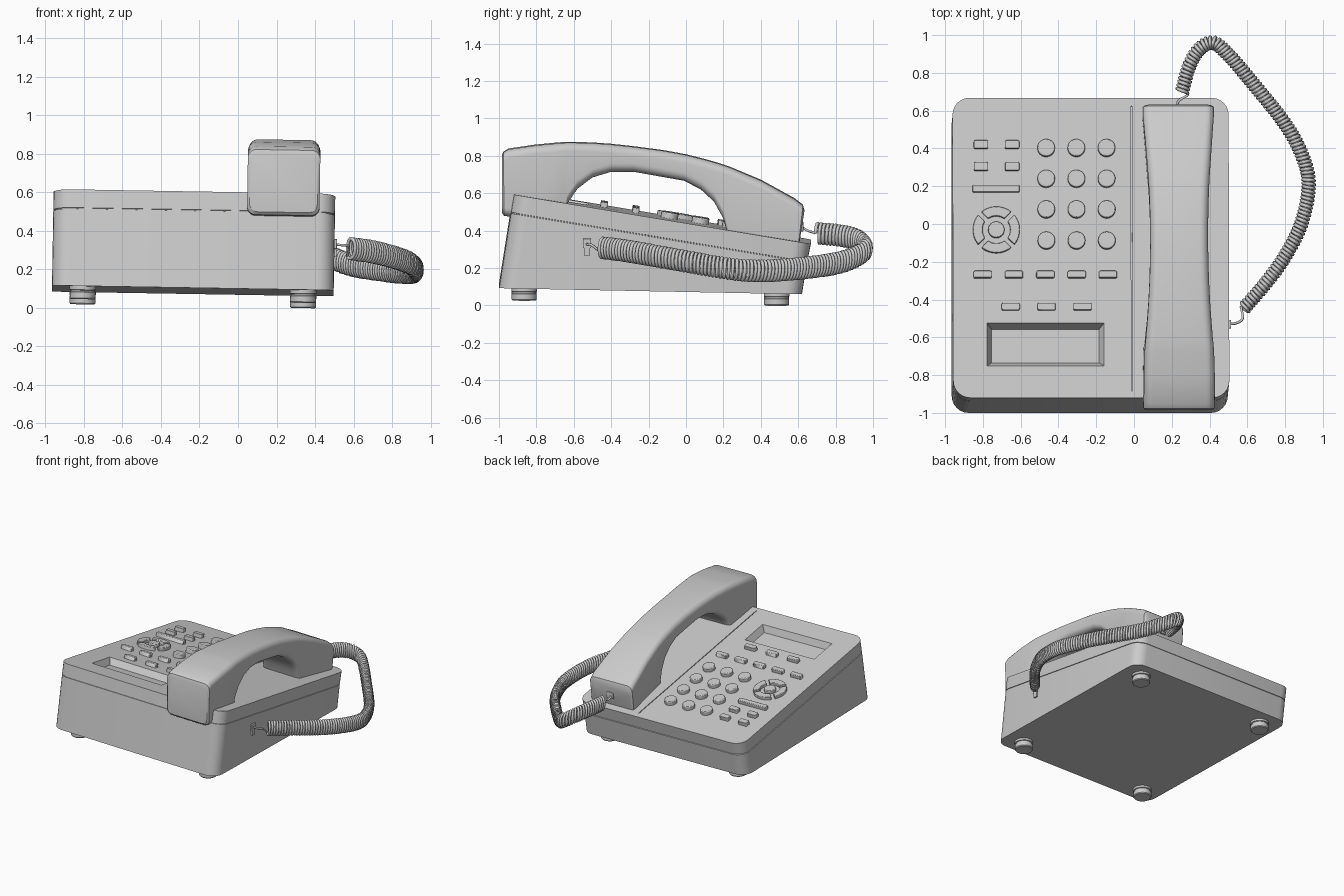
import bpy, bmesh, math
from mathutils import Vector, Matrix

if "Cube" in bpy.data.objects:
    bpy.data.objects.remove(bpy.data.objects["Cube"])

grey = bpy.data.materials.new("plain_grey")
grey.use_nodes = True
grey.diffuse_color = (0.6, 0.6, 0.6, 1)
grey.node_tree.nodes["Principled BSDF"].inputs["Base Color"].default_value = (0.6, 0.6, 0.6, 1)

SLOPE = 0.166
TILT = Matrix.Rotation(0.017, 4, 'Y')        # the phone leans slightly to one side


def top_z(y):
    return 0.6 - SLOPE * (y + 0.92)


def base_z(y):
    return 0.1 - 0.02 * (y + 1)


def on_top(x, y):
    """Frame lying on the sloped top face."""
    return Matrix.Translation((x, y, top_z(y))) @ Matrix.Rotation(-math.atan(SLOPE), 4, 'X')


def make(name, bm, frame=Matrix.Identity(4), bevel=0):
    bmesh.ops.recalc_face_normals(bm, faces=bm.faces)
    mesh = bpy.data.meshes.new(name)
    bm.to_mesh(mesh)
    bm.free()
    mesh.transform(TILT @ frame)
    mesh.materials.append(grey)
    ob = bpy.data.objects.new(name, mesh)
    bpy.context.collection.objects.link(ob)
    if bevel:
        mod = ob.modifiers.new("soft_edge", 'BEVEL')
        mod.width, mod.segments, mod.limit_method = bevel, 2, 'ANGLE'
    return ob


def loft(rings):
    """Skin a list of equal-length closed rings and cap both ends."""
    bm = bmesh.new()
    rows = [[bm.verts.new(p) for p in ring] for ring in rings]
    n = len(rows[0])
    for a, b in zip(rows, rows[1:]):
        for i in range(n):
            j = (i + 1) % n
            bm.faces.new((a[i], a[j], b[j], b[i]))
    bm.faces.new(rows[0])
    bm.faces.new(rows[-1])
    return bm


def prism(outline, z0, z1):
    return loft([[(x, y, z) for x, y in outline] for z in (z0, z1)])


def circle(r, n=32):
    return [(r * math.cos(math.tau * i / n), r * math.sin(math.tau * i / n)) for i in range(n)]


def round_rect(x0, x1, y0, y1, r, n=6):
    pts = []
    for k, (cx, cy) in enumerate(((x1 - r, y1 - r), (x0 + r, y1 - r), (x0 + r, y0 + r), (x1 - r, y0 + r))):
        for i in range(n + 1):
            a = (k + i / n) * math.pi / 2
            pts.append((cx + r * math.cos(a), cy + r * math.sin(a)))
    return pts


# Body: wedge with a thin seam groove parallel to the top
def body_ring(front, back, height, inset=0):
    ring = round_rect(-0.967 + inset, 0.495 - inset, front + inset, back - inset, 0.09)
    return [(x, y, height(y)) for x, y in ring]


body = make("body", loft([
    body_ring(-1.0, 0.62, base_z),
    body_ring(-0.937, 0.648, lambda y: top_z(y) - 0.103),
    body_ring(-0.937, 0.648, lambda y: top_z(y) - 0.102, 0.005),
    body_ring(-0.936, 0.649, lambda y: top_z(y) - 0.098, 0.005),
    body_ring(-0.936, 0.649, lambda y: top_z(y) - 0.097),
    body_ring(-0.92, 0.668, top_z)]))


# Recessed display and the panel groove, cut from the body
def rect(w, h):
    return round_rect(-w / 2, w / 2, -h / 2, h / 2, 0.001, 1)


def cut(name, bm, frame):
    cutter = make(name, bm, frame)
    cutter.hide_render = True
    mod = body.modifiers.new(name, 'BOOLEAN')
    mod.operation, mod.solver, mod.object = 'DIFFERENCE', 'EXACT', cutter
    bpy.context.view_layer.objects.active = body
    bpy.ops.object.modifier_apply(modifier=name)
    bpy.data.objects.remove(cutter)


cut("display_cutter", loft([[(x, y, z) for x, y in rect(w, h)] for w, h, z in
    ((0.57, 0.18, -0.05), (0.62, 0.23, 0), (0.62, 0.23, 0.05))]), on_top(-0.478, -0.638))
cut("groove_cutter", prism(rect(0.006, 1.53), -0.008, 0.05), on_top(-0.02, -0.13))

# Round number keys
for x in (-0.472, -0.312, -0.152):
    for y in (0.4, 0.237, 0.075, -0.09):
        make("number_key", prism(circle(0.046), -0.01, 0.032), on_top(x, y), 0.006)

# Rectangular keys
keys = [(x, y, 0.076, 0.044) for x in (-0.817, -0.652) for y in (0.418, 0.302)]
keys += [(-0.738, 0.185, 0.25, 0.038)]
keys += [(-0.81 + 0.166 * i, -0.27, 0.096, 0.038) for i in range(5)]
keys += [(-0.662 + 0.19 * i, -0.44, 0.096, 0.038) for i in range(3)]
for x, y, w, h in keys:
    make("function_key", prism(round_rect(-w / 2, w / 2, -h / 2, h / 2, 0.008, 3), -0.01, 0.028),
         on_top(x, y), 0.005)

# Direction pad: four arc keys round a centre key
pad = on_top(-0.737, -0.033)
make("pad_centre", prism(circle(0.043), -0.01, 0.028), pad, 0.005)
for k in range(4):
    arc = []
    for r, gap, order in ((0.124, 0.1, 1), (0.074, 0.16, -1)):
        span = math.pi / 4 - gap
        arc += [(r * math.cos(a), r * math.sin(a)) for a in
                [k * math.pi / 2 + span * (i / 5 - 1) for i in range(11)][::order]]
    make("pad_key", prism(arc, -0.01, 0.025), pad, 0.004)

# Feet with a narrower pad
for x in (-0.807, 0.337):
    for y in (-0.865, 0.485):
        rings = [[(px, py, z) for px, py in circle(r)] for r, z in
                 ((0.062, -0.066), (0.067, -0.06), (0.067, -0.03), (0.062, -0.027), (0.062, -0.02),
                  (0.069, -0.017), (0.069, 0.01))]
        make("foot", loft(rings), Matrix.Translation((x, y, base_z(y))))

# Handset: rounded sections between upper and lower outline (y, z, y, z)
stations = [
    (-0.985, 0.80, -0.985, 0.50), (-0.977, 0.823, -0.972, 0.485), (-0.95, 0.84, -0.94, 0.48),
    (-0.80, 0.862, -0.80, 0.47), (-0.68, 0.873, -0.65, 0.46), (-0.64, 0.876, -0.635, 0.55),
    (-0.60, 0.876, -0.58, 0.63), (-0.50, 0.873, -0.50, 0.69), (-0.40, 0.866, -0.40, 0.72),
    (-0.28, 0.853, -0.28, 0.72), (-0.12, 0.832, -0.14, 0.695), (0.0, 0.81, -0.01, 0.672),
    (0.10, 0.785, 0.08, 0.625), (0.17, 0.765, 0.15, 0.56), (0.21, 0.752, 0.20, 0.47),
    (0.24, 0.741, 0.225, 0.37), (0.40, 0.674, 0.40, 0.34), (0.58, 0.575, 0.57, 0.31),
    (0.625, 0.54, 0.60, 0.32), (0.633, 0.51, 0.605, 0.33)]
rings = []
for ty, tz, by, bz in stations:
    top, low = Vector((0, ty, tz)), Vector((0, by, bz))
    up = (top - low).normalized()
    half = 0.153 + 0.035 * min(1, abs((ty + by) / 2 + 0.08) / 0.62) ** 2
    if ty < -0.98 or ty > 0.63:
        half -= 0.012
    section = round_rect(-half, half, 0, (top - low).length, 0.045)
    rings.append([low + up * v + Vector((0.226 + u, 0, 0)) for u, v in section])
make("handset", loft(rings))

# Sockets where the cord plugs in
make("handset_plug", prism(round_rect(-0.03, 0.03, -0.025, 0.025, 0.008, 3), -0.03, 0.012),
     Matrix.Translation((0.235, 0.615, 0.425)) @ Matrix.Rotation(-math.pi / 2, 4, 'X'), 0.003)
for z, w, h in ((0.34, 0.022, 0.025), (0.305, 0.016, 0.03)):
    make("body_socket", prism(rect(h * 2, w * 2), -0.02, 0.012),
         Matrix.Translation((0.495, -0.53, z)) @ Matrix.Rotation(math.pi / 2, 4, 'Y'), 0.003)


# Coiled cord: helix wound round a smooth path
def tube(name, pts, radius):
    curve = bpy.data.curves.new(name, 'CURVE')
    curve.dimensions = '3D'
    curve.bevel_depth, curve.bevel_resolution, curve.use_fill_caps = radius, 1, True
    spline = curve.splines.new('POLY')
    spline.points.add(len(pts) - 1)
    for sp, p in zip(spline.points, pts):
        sp.co = (*p, 1)
    curve.materials.append(grey)
    bpy.context.collection.objects.link(bpy.data.objects.new(name, curve))


def smooth_path(knots, steps=20):
    k = [Vector(p) for p in knots]
    k = [2 * k[0] - k[1]] + k + [2 * k[-1] - k[-2]]
    out = []
    for a, b, c, d in zip(k, k[1:], k[2:], k[3:]):
        for i in range(steps):
            t = i / steps
            out.append(0.5 * (2 * b + (c - a) * t + (2 * a - 5 * b + 4 * c - d) * t ** 2
                              + (3 * b - a - 3 * c + d) * t ** 3))
    return out + [k[-2]]


path = smooth_path([
    (0.255, 0.70, 0.385), (0.29, 0.83, 0.372), (0.345, 0.925, 0.345), (0.42, 0.96, 0.30),
    (0.50, 0.895, 0.255), (0.60, 0.78, 0.22), (0.80, 0.53, 0.19), (0.895, 0.35, 0.185),
    (0.925, 0.20, 0.20), (0.885, 0.0, 0.235), (0.80, -0.17, 0.265), (0.70, -0.31, 0.29),
    (0.58, -0.45, 0.308)])
PITCH, STEPS = 0.02, 14
coil, travelled, next_at = [], 0, 0
for a, b in zip(path, path[1:]):
    length = (b - a).length
    side = (b - a).cross(Vector((0, 0, 1))).normalized()
    while next_at < travelled + length:
        ang = math.tau * next_at / PITCH
        coil.append(a.lerp(b, (next_at - travelled) / length)
                    + side * 0.03 * math.cos(ang) + Vector((0, 0, 0.053 * math.sin(ang))))
        next_at += PITCH / STEPS
    travelled += length
tube("coiled_cord", coil, 0.0095)
tube("handset_lead", smooth_path([(0.235, 0.61, 0.425), (0.235, 0.65, 0.40), (0.28, 0.68, 0.39), coil[0]], 8), 0.007)
tube("body_lead", smooth_path([(0.49, -0.53, 0.33), (0.54, -0.525, 0.325), (0.575, -0.50, 0.32), coil[-1]], 8), 0.007)

# Smooth shading with sharp edges kept
for ob in bpy.context.scene.objects:
    ob.select_set(ob.type == 'MESH')
bpy.context.view_layer.objects.active = body
bpy.ops.object.shade_smooth_by_angle(angle=math.radians(32))
